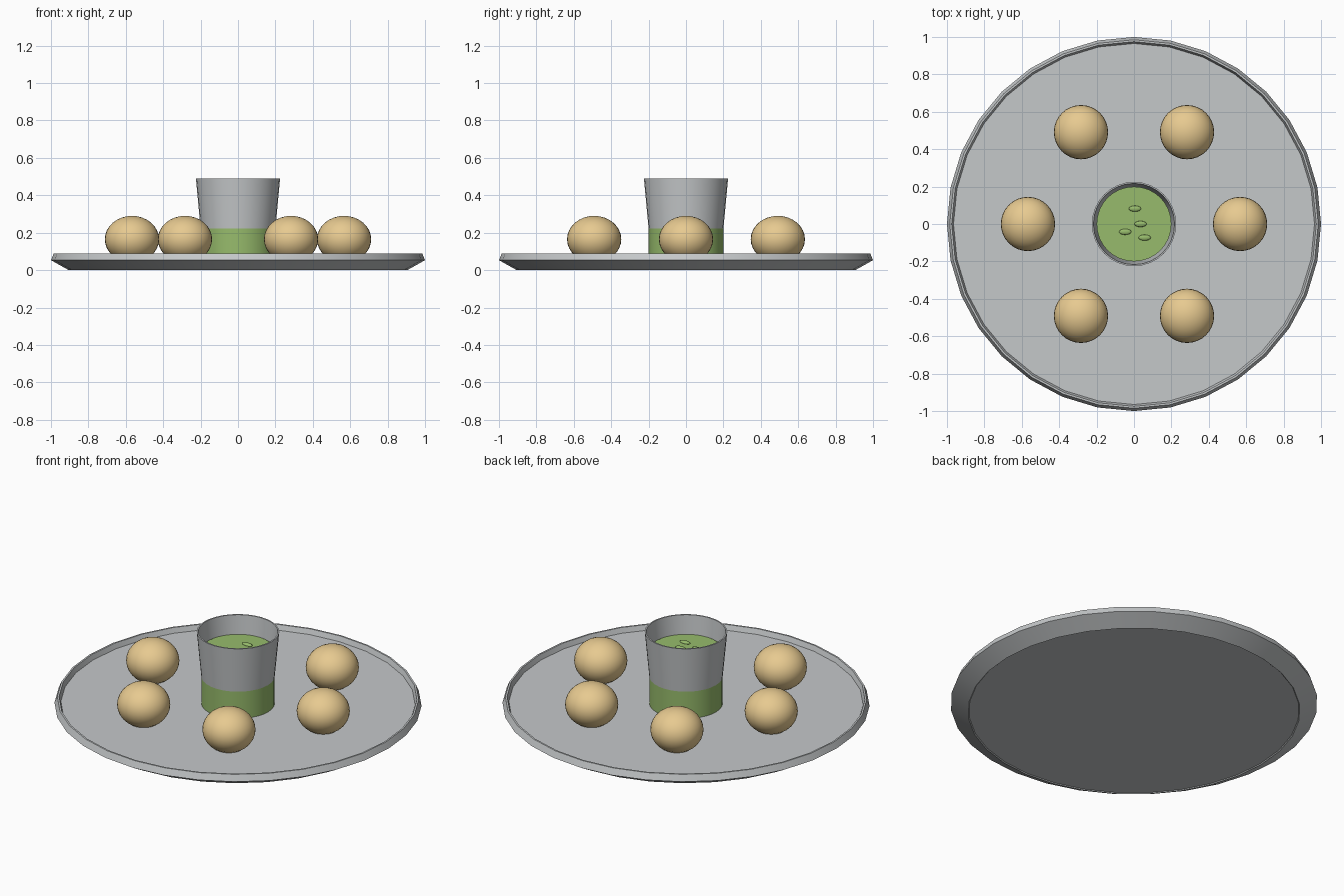
import bpy, bmesh, math

if "Cube" in bpy.data.objects:
    bpy.data.objects.remove(bpy.data.objects["Cube"])


def material(name, rgb):
    m = bpy.data.materials.new(name)
    m.diffuse_color = (*rgb, 1)
    m.use_nodes = True
    m.node_tree.nodes["Principled BSDF"].inputs["Base Color"].default_value = m.diffuse_color
    return m


GREY = material("pale grey", (0.56, 0.58, 0.59))
GREEN = material("green", (0.31, 0.50, 0.15))
GOLD = material("golden brown", (0.80, 0.59, 0.28))


def finish(bm, name, mat, angle=40):
    bmesh.ops.recalc_face_normals(bm, faces=bm.faces)
    mesh = bpy.data.meshes.new(name)
    bm.to_mesh(mesh)
    bm.free()
    ob = bpy.data.objects.new(name, mesh)
    bpy.context.collection.objects.link(ob)
    mesh.materials.append(mat)
    bpy.ops.object.select_all(action='DESELECT')
    ob.select_set(True)
    bpy.context.view_layer.objects.active = ob
    bpy.ops.object.shade_smooth_by_angle(angle=math.radians(angle))
    return ob


def lathe(name, profile, segments, mat, angle=40):
    """Turn (radius, height) points round z and close both ends."""
    bm = bmesh.new()
    rings = []
    for r, z in profile:
        rings.append([bm.verts.new((r * math.cos(2 * math.pi * i / segments),
                                    r * math.sin(2 * math.pi * i / segments), z))
                      for i in range(segments)])
    for a, b in zip(rings, rings[1:]):
        for i in range(segments):
            j = (i + 1) % segments
            bm.faces.new((a[i], a[j], b[j], b[i]))
    bm.faces.new(rings[0])
    bm.faces.new(rings[-1])
    return finish(bm, name, mat, angle)


def ellipsoid(name, centre, radii, mat, u=32, v=16):
    bm = bmesh.new()
    bmesh.ops.create_uvsphere(bm, u_segments=u, v_segments=v, radius=1)
    bmesh.ops.scale(bm, vec=radii, verts=bm.verts)
    ob = finish(bm, name, mat, 60)
    ob.location = centre
    return ob


# Plate with bevelled underside, thin lip and shallow floor
lathe("plate", [(0.90, 0.005), (0.905, 0.0), (1.0, 0.053), (0.985, 0.09),
                (0.975, 0.09), (0.965, 0.06)], 32, GREY)

# Flared cup, hollow down to its thin base
lathe("cup", [(0.185, 0.06), (0.225, 0.49), (0.217, 0.49), (0.178, 0.075)], 32, GREY)

# Green drink
lathe("drink", [(0.2, 0.06), (0.2, 0.38)], 32, GREEN)

# Flecks floating on the drink
for i, (x, y) in enumerate([(0.005, 0.082), (0.035, 0.0), (-0.047, -0.042), (0.057, -0.073)]):
    ellipsoid(f"fleck_{i + 1}", (x, y, 0.382), (0.033, 0.016, 0.009), GREEN, 16, 8)

# Ring of six round buns
for i in range(6):
    a = i * math.pi / 3
    ellipsoid(f"bun_{i + 1}", (0.567 * math.cos(a), 0.567 * math.sin(a), 0.165),
              (0.145, 0.145, 0.125), GOLD)
